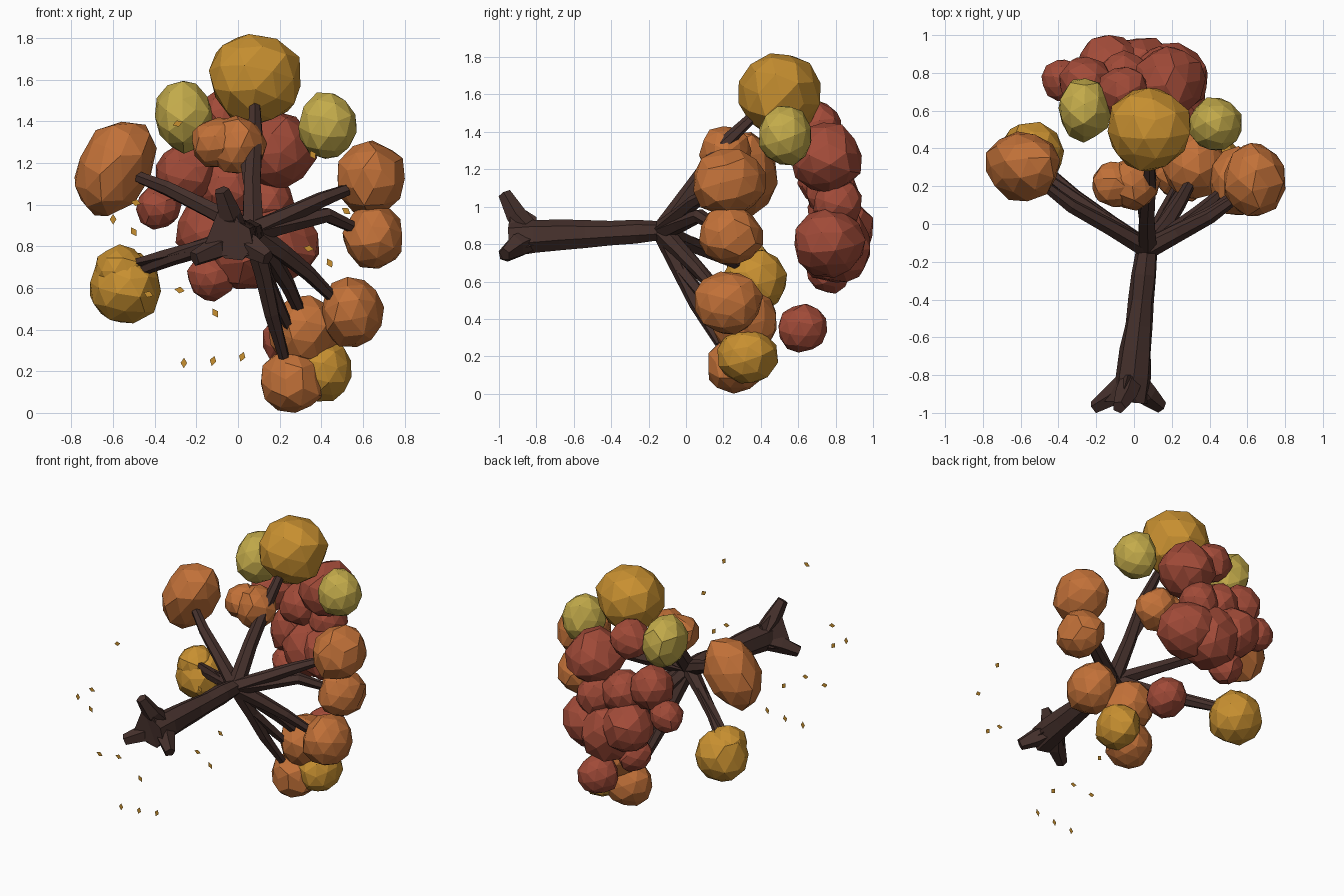
import bpy, bmesh, math, random
from mathutils import Matrix, Vector

random.seed(4)
if "Cube" in bpy.data.objects:
    bpy.data.objects.remove(bpy.data.objects["Cube"])


def material(name, *rgb):
    mat = bpy.data.materials.new(name)
    mat.use_nodes = True
    mat.diffuse_color = (*rgb, 1)
    shader = mat.node_tree.nodes["Principled BSDF"]
    shader.inputs["Base Color"].default_value = (*rgb, 1)
    return mat


bark = material("dark bark", .06, .03, .025)
russet = material("russet red", .36, .07, .04)
orange = material("autumn orange", .54, .165, .04)
gold = material("golden yellow", .58, .28, .03)
pale = material("pale yellow", .55, .41, .07)


def finish(mesh_data, name, mat):
    bmesh.ops.recalc_face_normals(mesh_data, faces=mesh_data.faces)
    mesh = bpy.data.meshes.new(name)
    mesh_data.to_mesh(mesh)
    mesh_data.free()
    mesh.materials.append(mat)
    part = bpy.data.objects.new(name, mesh)
    bpy.context.collection.objects.link(part)


def clump(name, mat, centre, half_sizes, lean):
    """Faceted, uneven ball of foliage with the given half sizes, leaning in x."""
    ball = bmesh.new()
    bmesh.ops.create_icosphere(ball, subdivisions=2, radius=1)
    turn = Vector([random.uniform(-1, 1) for axis in range(3)]).normalized()
    bmesh.ops.rotate(ball, verts=ball.verts, cent=Vector(),
                     matrix=turn.to_track_quat('Z', 'Y').to_matrix())
    for vert in ball.verts:
        vert.co *= random.uniform(.92, 1.04)
    for axis in range(3):
        low = min(vert.co[axis] for vert in ball.verts)
        high = max(vert.co[axis] for vert in ball.verts)
        for vert in ball.verts:
            share = 2 * (vert.co[axis] - low) / (high - low) - 1
            vert.co[axis] = centre[axis] + half_sizes[axis] * share
    bmesh.ops.rotate(ball, verts=ball.verts, cent=centre,
                     matrix=Matrix.Rotation(math.radians(lean), 3, 'Y'))
    bmesh.ops.dissolve_limit(ball, angle_limit=math.radians(9),
                             verts=ball.verts, edges=ball.edges)
    finish(ball, name, mat)


def foliage(name, mat, clumps, stretch=(1, 1, 1), lean=0):
    """Clumps given as x, y, z and radius, sharing one stretch and lean."""
    for *centre, radius in clumps:
        clump(name, mat, centre, [radius * factor for factor in stretch], lean)


def limb(name, points, radii, sides=6):
    """Tapered, slightly crooked tube along the points."""
    tube = bmesh.new()
    points = [Vector(point) for point in points]
    last = len(points) - 1
    rings = []
    for index, (point, radius) in enumerate(zip(points, radii)):
        along = points[min(index + 1, last)] - points[max(index - 1, 0)]
        across = along.cross(Vector((.3, .2, 1))).normalized()
        up = across.cross(along.normalized())
        ring = []
        for step in range(sides):
            angle = math.tau * step / sides
            reach = radius * random.uniform(.93, 1.07)
            offset = math.cos(angle) * across + math.sin(angle) * up
            ring.append(tube.verts.new(point + reach * offset))
        rings.append(ring)
    for near, far in zip(rings, rings[1:]):
        for step in range(sides):
            after = (step + 1) % sides
            tube.faces.new((near[step], near[after], far[after], far[step]))
    tube.faces.new(rings[0])
    tube.faces.new(rings[-1])
    finish(tube, name, bark)


# Trunk lying along y, tapering from the root flare to the fork
fork = Vector((.07, -.13, .87))
trunk_base = Vector((-.02, -.94, .83))
trunk_radii = (.1, .095, .085, .075, .068, .066, .055)
trunk_line = [trunk_base.lerp(fork, step / 6) for step in range(7)]
limb("trunk", trunk_line, trunk_radii, sides=7)

# Three roots flare outward, joined by a three-cornered web
root_tips = {"top": (-.08, 1.07), "right": (-.21, .74), "left": (.145, .745)}
web = bmesh.new()
for place, (tip_x, tip_z) in root_tips.items():
    tip = Vector((tip_x, -.97, tip_z))
    knee = trunk_line[1].lerp(tip, .5)
    knee.y -= .02
    limb("root_" + place, (trunk_line[1], knee, tip), (.06, .06, .037), sides=5)
    corner = trunk_base.lerp(tip, .85)
    web.verts.new((corner.x, -.94, corner.z))
    shoulder = trunk_line[1] + (tip - trunk_base) * .45
    web.verts.new((shoulder.x, -.8, shoulder.z))
bmesh.ops.convex_hull(web, input=web.verts)
finish(web, "root_web", bark)

# Branches fan out from the fork: tip, then how far the middle is lifted
branch_tips = {
    "upper_right": ((-.52, .24, 1.15), .02),
    "lower_right": ((-.5, .32, .67), .01),
    "top": ((.08, .4, 1.52), .03),
    "upper_left": ((.57, .16, 1.09), .01),
    "middle_left": ((.6, .2, .87), .08),
    "lower_left": ((.48, .18, .53), .03),
    "inner_lower": ((.32, .26, .44), .03),
    "bottom": ((.22, .18, .27), .01),
}
branch_radii = (.055, .045, .038, .026)
branch_lines = {}
for place, (tip, lift) in branch_tips.items():
    line = [fork.lerp(Vector(tip), step / 3) for step in range(4)]
    line[1] += Vector((random.uniform(-.01, .01), -.01, lift / 2))
    line[2] += Vector((random.uniform(-.01, .01), -.02, lift))
    branch_lines[place] = line
    limb("branch_" + place, line, branch_radii)

# Short twigs split off three of the branches
twig_tips = {"top": (.02, .22, 1.3), "bottom": (.27, .22, .36),
             "lower_right": (-.5, .28, .72)}
for place, tip in twig_tips.items():
    start, tip = branch_lines[place][1], Vector(tip)
    limb("twig_" + place, (start, start.lerp(tip, .6), tip), (.04, .03, .02), sides=5)

# Red foliage heaped at the back
foliage("red_foliage", russet, (
    (.19, .75, 1.26, .19), (-.25, .74, 1.15, .145), (-.38, .76, .99, .11),
    (.2, .77, .81, .19), (-.13, .76, .65, .115), (-.13, .83, .87, .17),
    (.04, .79, .79, .195), (-.05, .78, 1.08, .14), (-.06, .7, 1.43, .13),
    (.14, .81, 1.02, .13), (.25, .625, .35, .13)))

# Orange foliage on the branch ends
foliage("upper_right_foliage", orange, [(-.59, .305, 1.18, .25)], (.68, .74, 1), 30)
foliage("centre_foliage", orange, ((-.1, .21, 1.3, .12), (0, .21, 1.29, .14)))
foliage("left_foliage", orange, (
    (.64, .235, 1.13, .17), (.645, .24, .85, .15), (.55, .23, .485, .16)), (.95, 1.14, 1.05))
foliage("lower_foliage", orange, ((.32, .31, .39, .175), (.26, .27, .15, .15)))

# Yellow foliage
foliage("top_foliage", gold, [(.08, .5, 1.6, .22)])
foliage("lower_right_foliage", gold, ((-.54, .37, .6, .17), (-.57, .34, .69, .12)))
foliage("bottom_foliage", gold, [(.41, .33, .2, .145)], (.93, 1.12, 1))
foliage("pale_right_foliage", pale, [(-.26, .6, 1.42, .17)], (.82, 1, 1.03))
foliage("pale_left_foliage", pale, [(.43, .53, 1.38, .14)], (1, 1, 1.14))

# Fallen leaves: thin diamonds scattered in the plane of the roots
leaf_spots = ((-.6, .93), (-.5, .87), (-.49, 1.01), (-.28, .59), (-.43, .57),
              (-.11, .48), (-.26, .24), (-.12, .25), (.02, .27), (.34, .79),
              (.44, .72), (.52, .97), (.36, 1.24), (-.29, 1.39))
for x, z in leaf_spots:
    spin = random.uniform(0, math.pi)
    leaf = bmesh.new()
    corners = []
    for corner in range(4):
        reach = .016 if corner % 2 else .025
        angle = spin + corner * math.pi / 2
        spot = Vector((x + reach * math.cos(angle), -.94, z + reach * math.sin(angle)))
        corners.append(leaf.verts.new(spot))
    leaf.faces.new(corners)
    finish(leaf, "fallen_leaf", gold)
